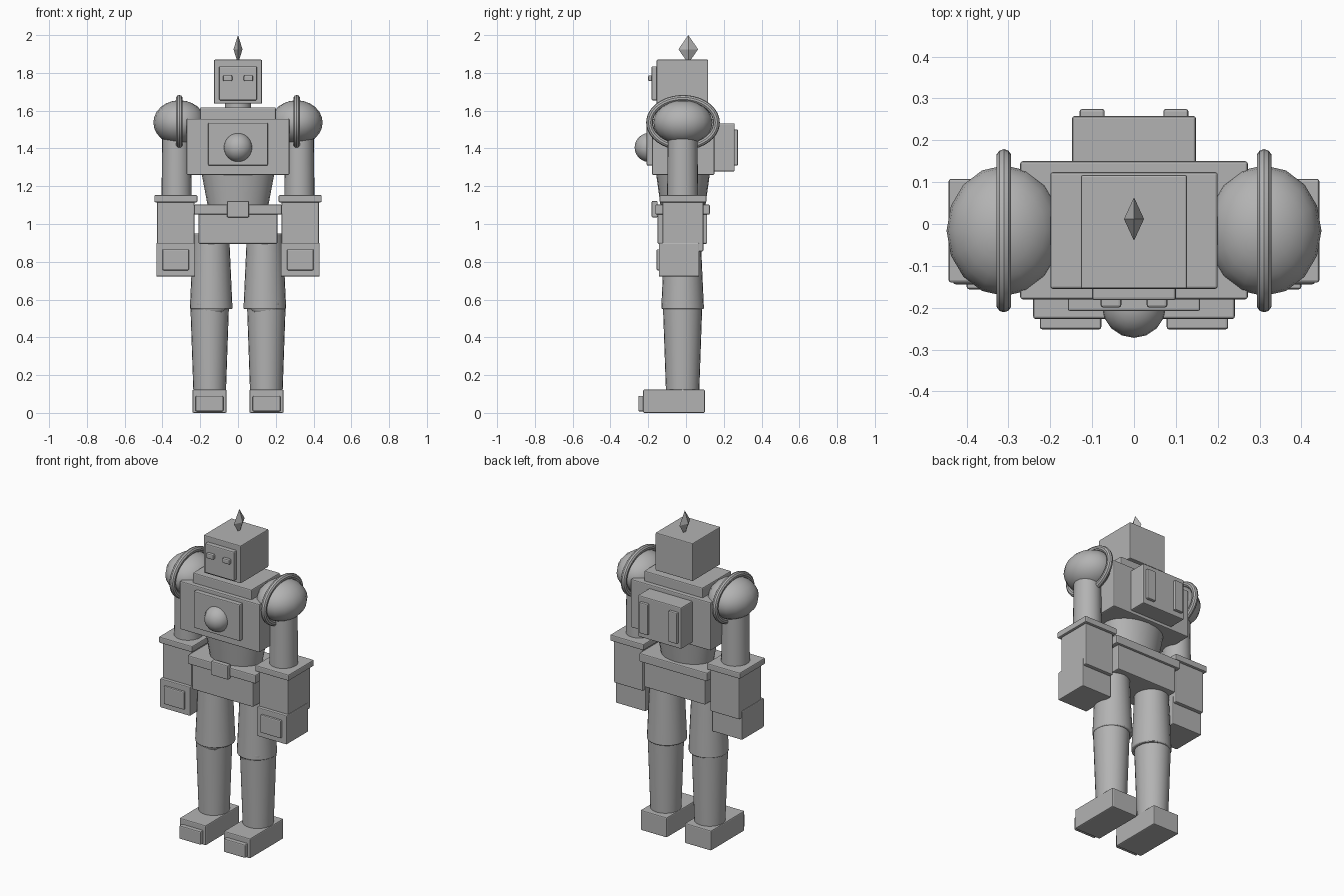
import bpy
import bmesh
import math

if "Cube" in bpy.data.objects:
    bpy.data.objects.remove(bpy.data.objects["Cube"])

grey = bpy.data.materials.new("matte_grey")
grey.diffuse_color = (0.45, 0.45, 0.45, 1)
grey.use_nodes = True
grey.node_tree.nodes["Principled BSDF"].inputs["Base Color"].default_value = grey.diffuse_color
CY = -0.016  # depth of the body's centre line


def finish(name, bm, smooth=True, bevel=0.0):
    bmesh.ops.recalc_face_normals(bm, faces=bm.faces)
    mesh = bpy.data.meshes.new(name)
    bm.to_mesh(mesh)
    bm.free()
    mesh.materials.append(grey)
    ob = bpy.data.objects.new(name, mesh)
    bpy.context.collection.objects.link(ob)
    if bevel:
        mod = ob.modifiers.new("soft_edges", "BEVEL")
        mod.width = bevel
        mod.segments = 2
        mod.limit_method = "ANGLE"
        mod.angle_limit = math.radians(40)
    if smooth:
        bpy.ops.object.select_all(action="DESELECT")
        ob.select_set(True)
        bpy.context.view_layer.objects.active = ob
        bpy.ops.object.shade_smooth_by_angle(angle=math.radians(35))
    return ob


def box(name, x, y, z, bevel=0.006):
    """Box from (min, max) pairs."""
    bm = bmesh.new()
    bmesh.ops.create_cube(bm, size=1)
    for v in bm.verts:
        for i, (lo, hi) in enumerate((x, y, z)):
            v.co[i] = (lo + hi) / 2 + v.co[i] * (hi - lo)
    return finish(name, bm, False, bevel)


def tube(name, x, y, rings, ratio=1.0, sides=24, bevel=0.006):
    """Round column: rings are (z, radius), ratio squashes the depth."""
    bm = bmesh.new()
    loops = []
    for z, r in rings:
        loops.append([bm.verts.new((x + r * math.cos(a), y + r * ratio * math.sin(a), z))
                      for a in (2 * math.pi * i / sides for i in range(sides))])
    for a, b in zip(loops, loops[1:]):
        for i in range(sides):
            j = (i + 1) % sides
            bm.faces.new((a[i], a[j], b[j], b[i]))
    bm.faces.new(loops[0])
    bm.faces.new(loops[-1])
    return finish(name, bm, True, bevel)


def ball(name, centre, radii, segs=16, rings=12):
    bm = bmesh.new()
    bmesh.ops.create_uvsphere(bm, u_segments=segs, v_segments=rings, radius=1)
    for v in bm.verts:
        v.co = [c + r * p for c, r, p in zip(centre, radii, v.co)]
    return finish(name, bm)


def ring(name, centre, ry, rz, minor):
    """Oval hoop standing in the side plane."""
    bm = bmesh.new()
    n, m = 40, 10
    grid = []
    for i in range(n):
        a = 2 * math.pi * i / n
        row = []
        for k in range(m):
            b = 2 * math.pi * k / m
            s = minor * math.cos(b)
            row.append(bm.verts.new((centre[0] + minor * math.sin(b),
                                     centre[1] + (ry + s) * math.cos(a),
                                     centre[2] + (rz + s) * math.sin(a))))
        grid.append(row)
    for i in range(n):
        for k in range(m):
            p, q = grid[i], grid[(i + 1) % n]
            bm.faces.new((p[k], p[(k + 1) % m], q[(k + 1) % m], q[k]))
    return finish(name, bm)


# Head
box("head", (-.127, .127), (-.155, .117), (1.637, 1.87), .005)
box("face_plate", (-.10, .10), (-.182, -.145), (1.655, 1.835))
tube("neck", 0, CY, [(1.60, .07), (1.65, .07)])

# Pointed four-sided antenna
bm = bmesh.new()
tips = [bm.verts.new((0, .012, z)) for z in (1.85, 2.0)]
mid = [bm.verts.new((x, .012 + y, 1.925)) for x, y in ((.024, 0), (0, .052), (-.024, 0), (0, -.052))]
for i in range(4):
    for tip in tips:
        bm.faces.new((mid[i], mid[(i + 1) % 4], tip))
finish("antenna", bm, False)

# Torso
box("collar", (-.20, .20), (-.155, .124), (1.54, 1.618))
box("chest", (-.272, .272), (-.18, .15), (1.26, 1.557))
box("chest_plate", (-.158, .158), (-.208, -.17), (1.31, 1.535), .005)
ball("chest_dome", (0, -.195, 1.405), (.077, .077, .077))
box("backpack", (-.148, .148), (.14, .258), (1.278, 1.533))
tube("waist", 0, CY, [(1.04, .15), (1.28, .195)], .74)
box("belt", (-.232, .232), (-.162, .126), (1.05, 1.103))
box("buckle", (-.058, .058), (-.182, -.15), (1.035, 1.122))
box("pelvis", (-.208, .208), (-.15, .112), (.895, 1.06))

# Paired parts, left and right
for side, s in (("left", -1), ("right", 1)):
    def span(a, b):
        return tuple(sorted((s * a, s * b)))

    box(side + "_eye", span(.03, .08), (-.20, -.17), (1.756, 1.787), .007)
    box(side + "_pack_strip", span(.07, .13), (.25, .275), (1.31, 1.50))

    # Arm
    ball(side + "_shoulder", (s * .31, CY, 1.537), (.138, .156, .118))
    ring(side + "_shoulder_ring", (s * .311, CY, 1.537), .177, .128, .018)
    tube(side + "_upper_arm", s * .325, -.018, [(1.13, .08), (1.48, .076)], 1.03)
    box(side + "_cuff", span(.215, .443), (-.14, .108), (1.115, 1.153))
    box(side + "_forearm", span(.23, .428), (-.124, .092), (.855, 1.125))
    box(side + "_hand", span(.227, .432), (-.144, .07), (.722, .90), .005)
    box(side + "_hand_plate", span(.26, .40), (-.156, -.135), (.755, .866))

    # Leg
    tube(side + "_thigh", s * .142, -.018, [(.55, .113), (.95, .095)], 1.0)
    tube(side + "_shin", s * .15, -.018, [(.10, .086), (.565, .102)], 1.02)
    ball(side + "_knee", (s * .143, -.085, .575), (.08, .042, .065))
    box(side + "_foot", span(.061, .241), (-.227, .10), (0, .123))
    box(side + "_toe_plate", span(.078, .225), (-.252, -.20), (.008, .09))
